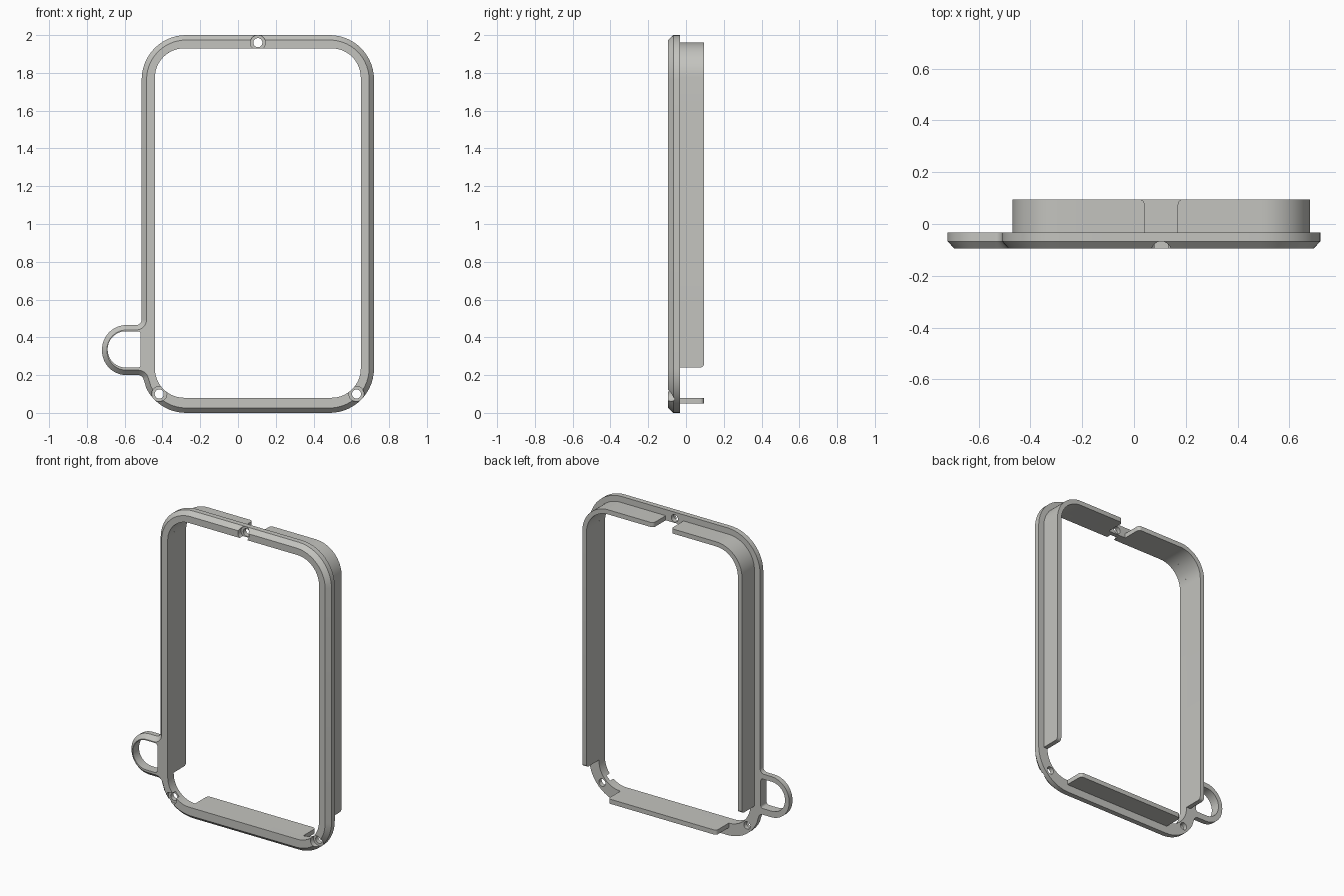
import bpy, bmesh, math
from mathutils import Vector

if "Cube" in bpy.data.objects:
    bpy.data.objects.remove(bpy.data.objects["Cube"])

FRONT, CHAMFER, REAR, BACK = -0.095, -0.067, -0.033, 0.095
CX = 0.105                      # centre line of the frame

grey = bpy.data.materials.new("light grey")
grey.diffuse_color = (0.55, 0.55, 0.52, 1)
grey.use_nodes = True
grey.node_tree.nodes["Principled BSDF"].inputs["Base Color"].default_value = grey.diffuse_color


def fillet(corners, steps=14):
    """Round the corners (x, z, radius) of a closed outline."""
    out = []
    for i, (x, z, r) in enumerate(corners):
        p = Vector((x, z))
        if r == 0:
            out.append(p)
            continue
        a = (Vector(corners[i - 1][:2]) - p).normalized()
        b = (Vector(corners[(i + 1) % len(corners)][:2]) - p).normalized()
        half = a.angle(b) / 2
        c = p + (a + b).normalized() * r / math.sin(half)
        t0, t1 = p + a * r / math.tan(half) - c, p + b * r / math.tan(half) - c
        turn = math.atan2(t0.x * t1.y - t0.y * t1.x, t0.dot(t1))
        for k in range(steps + 1):
            s, co = math.sin(turn * k / steps), math.cos(turn * k / steps)
            out.append(c + Vector((t0.x * co - t0.y * s, t0.x * s + t0.y * co)))
    return out


def inset(pts, d):
    """Move a counter-clockwise outline inwards by d."""
    out = []
    for i, p in enumerate(pts):
        e0 = (p - pts[i - 1]).normalized()
        e1 = (pts[(i + 1) % len(pts)] - p).normalized()
        n0, n1 = Vector((-e0.y, e0.x)), Vector((-e1.y, e1.x))
        out.append(p + (n0 + n1) * d / (1 + n0.dot(n1)))
    return out


def loft(name, rings):
    """Join closed rings of 3D points into a capped solid."""
    bm = bmesh.new()
    vs = [[bm.verts.new(p) for p in ring] for ring in rings]
    n = len(vs[0])
    for a, b in zip(vs, vs[1:]):
        for i in range(n):
            j = (i + 1) % n
            bm.faces.new((a[i], a[j], b[j], b[i]))
    bm.faces.new(vs[0])
    bm.faces.new(vs[-1])
    bmesh.ops.recalc_face_normals(bm, faces=bm.faces)
    me = bpy.data.meshes.new(name)
    bm.to_mesh(me)
    bm.free()
    me.materials.append(grey)
    ob = bpy.data.objects.new(name, me)
    bpy.context.collection.objects.link(ob)
    return ob


def layer(pts, y):
    return [(p.x, y, p.y) for p in pts]


def activate(ob):
    bpy.ops.object.select_all(action='DESELECT')
    ob.select_set(True)
    bpy.context.view_layer.objects.active = ob


def cut(ob, pts, y0, y1):
    cutter = loft("cutter", [layer(pts, y0), layer(pts, y1)])
    cutter.hide_render = True
    mod = ob.modifiers.new("cut", 'BOOLEAN')
    mod.operation, mod.solver, mod.object = 'DIFFERENCE', 'EXACT', cutter
    activate(ob)
    bpy.ops.object.modifier_apply(modifier=mod.name)
    bpy.data.objects.remove(cutter)


def circle(x, z, r, n=32):
    return [Vector((x + r * math.cos(2 * math.pi * k / n),
                    z + r * math.sin(2 * math.pi * k / n))) for k in range(n)]


# Frame plate with side ring, chamfered along the front outer edge
R = 0.235
corner = [(-0.51 + R + R * math.cos(math.radians(a)),
           R + R * math.sin(math.radians(a)), 0) for a in range(207, 271, 7)]
outline = fillet(corner + [
    (0.72, 0, R), (0.72, 2, R), (-0.51, 2, R),
    (-0.51, 0.465, 0.03), (-0.72, 0.465, 0.13),
    (-0.72, 0.2, 0.13), (-0.507, 0.2, 0.03)])
frame = loft("frame", [layer(outline, REAR), layer(outline, CHAMFER),
                       layer(inset(outline, 0.026), FRONT)])

# Main opening and the opening of the side ring
cut(frame, fillet([(-0.44, 0.08, 0.155), (0.65, 0.08, 0.155),
                   (0.65, 1.93, 0.155), (-0.44, 1.93, 0.155)]), -0.2, 0.2)
cut(frame, fillet([(-0.69, 0.24, 0.095), (-0.515, 0.24, 0.015),
                   (-0.515, 0.432, 0.015), (-0.69, 0.432, 0.095)]), -0.2, 0.2)

# Counterbored screw holes
for x, z in ((CX, 1.96), (CX - 0.522, 0.1), (CX + 0.522, 0.1)):
    cut(frame, circle(x, z, 0.04), -0.2, -0.062)
    cut(frame, circle(x, z, 0.024), -0.2, 0.2)


def wall(name, path):
    """Rear wall along (outer, inner) pairs; its back corners are rounded at both ends."""
    r, k = 0.02, 6
    ease = [(r * (1 - math.cos(math.pi / 2 * i / k)),
             r * (1 - math.sin(math.pi / 2 * i / k))) for i in range(k + 1)]

    def end(a, b):
        length = (b[0] - a[0]).length
        return [(a[0].lerp(b[0], d / length), a[1].lerp(b[1], d / length), BACK - drop)
                for d, drop in ease]

    stations = end(path[0], path[1])
    stations += [(o, i, BACK) for o, i in path[1:-1]]
    stations += end(path[-1], path[-2])[::-1]
    return loft(name, [[(o.x, REAR, o.y), (o.x, y, o.y), (i.x, y, i.y), (i.x, REAR, i.y)]
                       for o, i, y in stations])


# Left and right walls, each running up the side and over the top corner
walls = []
for side, name in ((-1, "left_wall"), (1, "right_wall")):
    def at(dx, z):
        return Vector((CX + side * dx, z))
    path = [(at(0.575, 0.24), at(0.545, 0.24))]
    for k in range(17):
        c, s = math.cos(math.pi / 32 * k), math.sin(math.pi / 32 * k)
        path.append((at(0.39 + 0.185 * c, 1.775 + 0.185 * s),
                     at(0.39 + 0.155 * c, 1.775 + 0.155 * s)))
    path.append((at(0.064, 1.96), at(0.064, 1.93)))
    walls.append(wall(name, path))

# Bottom wall
walls.append(wall("bottom_wall", [(Vector((x, 0.05)), Vector((x, 0.08)))
                                  for x in (CX - 0.39, CX, CX + 0.39)]))

for ob in [frame] + walls:
    activate(ob)
    bpy.ops.object.shade_smooth_by_angle(angle=math.radians(30))
